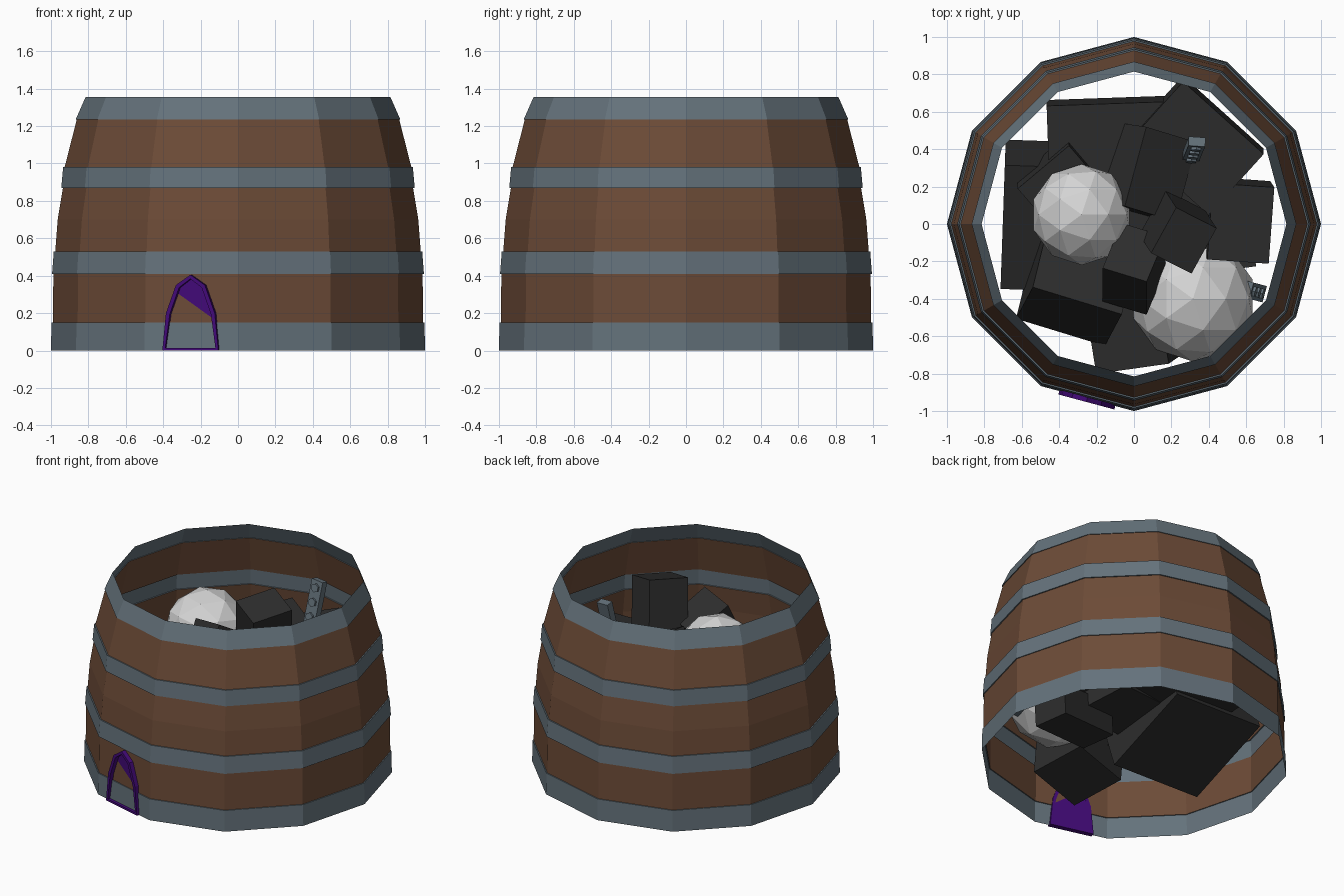
import bpy, bmesh, math
from mathutils import Matrix, Vector, Euler

old = bpy.data.objects.get("Cube")
if old:
    bpy.data.objects.remove(old, do_unlink=True)


def material(name, rgb):
    m = bpy.data.materials.new(name)
    m.use_nodes = True
    m.diffuse_color = (*rgb, 1)
    m.node_tree.nodes["Principled BSDF"].inputs["Base Color"].default_value = (*rgb, 1)
    return m


wood = material("brown wood", (0.150, 0.070, 0.038))
metal = material("blue grey metal", (0.128, 0.168, 0.198))
coal = material("black coal", (0.026, 0.026, 0.026))
pale = material("pale stone", (0.66, 0.66, 0.66))
purple = material("purple", (0.056, 0.003, 0.19))


def finish(name, bm, *mats):
    mesh = bpy.data.meshes.new(name)
    bm.to_mesh(mesh)
    bm.free()
    for m in mats:
        mesh.materials.append(m)
    ob = bpy.data.objects.new(name, mesh)
    bpy.context.collection.objects.link(ob)
    return ob


def pose(center, tilt):
    return Matrix.Translation(center) @ Euler([math.radians(t) for t in tilt]).to_matrix().to_4x4()


# Barrel shell: twelve-sided thin wall; hoops stand slightly proud of the wood
SIDES = 12
profile = [(1.0, 0), (.997, .15), (.99, .15), (.987, .41), (.994, .41), (.985, .53),
           (.977, .53), (.964, .70), (.936, .87), (.945, .87), (.935, .98),
           (.927, .98), (.862, 1.235), (.868, 1.235), (.815, 1.355)]
hoop_ranges = [(0, .15), (.41, .53), (.87, .98), (1.235, 1.36)]
bm = bmesh.new()
rings = []
for r, z in profile:
    rings.append([bm.verts.new((r * math.cos(i * math.tau / SIDES),
                                r * math.sin(i * math.tau / SIDES), z)) for i in range(SIDES)])
for low, high in zip(rings, rings[1:]):
    mid = (low[0].co.z + high[0].co.z) / 2
    is_hoop = any(a - .001 <= mid <= b + .001 for a, b in hoop_ranges)
    for i in range(SIDES):
        j = (i + 1) % SIDES
        f = bm.faces.new((low[i], low[j], high[j], high[i]))
        f.material_index = int(is_hoop)
finish("barrel_shell", bm, wood, metal)

# Arched door on one of the front wall faces
a = math.radians(255)
normal = Vector((math.cos(a), math.sin(a), 0))
across = Vector((-math.sin(a), math.cos(a), 0))
half_arch = [(.155, 0), (.135, .2), (.08, .35)]
arch = half_arch + [(0, .405)] + [(-s, z) for s, z in reversed(half_arch)]


def place(s, z, depth):
    return normal * depth + across * s + Vector((0, 0, z))


bm = bmesh.new()
face = bm.faces.new([bm.verts.new(place(s, z, .985)) for s, z in arch])
face.normal_update()
bmesh.ops.inset_region(bm, faces=[face], thickness=.022, use_boundary=True)
bmesh.ops.delete(bm, geom=[face], context='FACES_ONLY')
frame = finish("door_frame", bm, purple)
solid = frame.modifiers.new("depth", 'SOLIDIFY')
solid.thickness = .035
solid.offset = -1

# Door panel leans a little, so it sinks into the wall at its lower side
bm = bmesh.new()
bm.faces.new([bm.verts.new(place(s * .92, z * .96 + .004,
              .9545 + .15 * ((s - .02) * .18 + (z - .22) * .2))) for s, z in arch])
finish("door_panel", bm, purple)

# Coal blocks: centre, size, tilt in degrees
blocks = [
    ((-.36, .04, .41), (.68, .70, .42), (19, 0, -2)),
    ((-.11, .43, .58), (.70, .46, .45), (4, 0, 2)),
    ((.33, .42, .68), (.58, .44, .42), (3, 3, -42)),
    ((.56, .02, .62), (.33, .41, .46), (4, 3, -4)),
    ((.235, -.04, 1.055), (.25, .28, .42), (8, 14, -27)),
    ((.0, -.24, .91), (.25, .30, .34), (-30, -10, -17)),
    ((-.31, -.34, .59), (.50, .36, .40), (-28, 6, -17)),
    ((.05, .28, .79), (.32, .44, .40), (-4, 28, -17)),
    ((-.37, .20, .68), (.36, .36, .36), (8, -6, 40)),
    ((.0, -.55, .32), (.40, .40, .42), (6, -12, 8)),
    ((.15, .04, .53), (.48, .44, .44), (5, 4, 10)),
    ((.40, -.13, .26), (.46, .26, .22), (0, 4, 8)),
]
for n, (center, size, tilt) in enumerate(blocks, 1):
    bm = bmesh.new()
    bmesh.ops.create_cube(bm, size=1, matrix=pose(center, tilt) @ Matrix.Diagonal((*size, 1)))
    finish(f"coal_block_{n}", bm, coal)

# Faceted pale boulders
for n, (center, radius) in enumerate([((-.28, .05, .90), .27), ((.315, -.40, .55), .335)], 1):
    bm = bmesh.new()
    bmesh.ops.create_icosphere(bm, subdivisions=2, radius=radius,
                               matrix=Matrix.Translation(center))
    finish(f"boulder_{n}", bm, pale)


# Metal bars with a column of hexagonal bolts
def bolted_bar(name, center, tilt, length):
    bm = bmesh.new()
    bar = pose(center, tilt)
    bmesh.ops.create_cube(bm, size=1, matrix=bar @ Matrix.Diagonal((.09, .05, length, 1)))
    for k in range(int(length / .1)):
        spot = Matrix.Translation((0, -.03, length / 2 - .05 - k * .1))
        bmesh.ops.create_cone(bm, cap_ends=True, segments=6, radius1=.03, radius2=.03, depth=.02,
                              matrix=bar @ spot @ Matrix.Rotation(math.pi / 2, 4, 'X'))
    finish(name, bm, metal)


bolted_bar("bolted_bar_upright", (.32, .40, 1.06), (-12, 4, -4), .40)
bolted_bar("bolted_bar_side", (.64, -.36, .46), (-12, 0, 75), .35)
